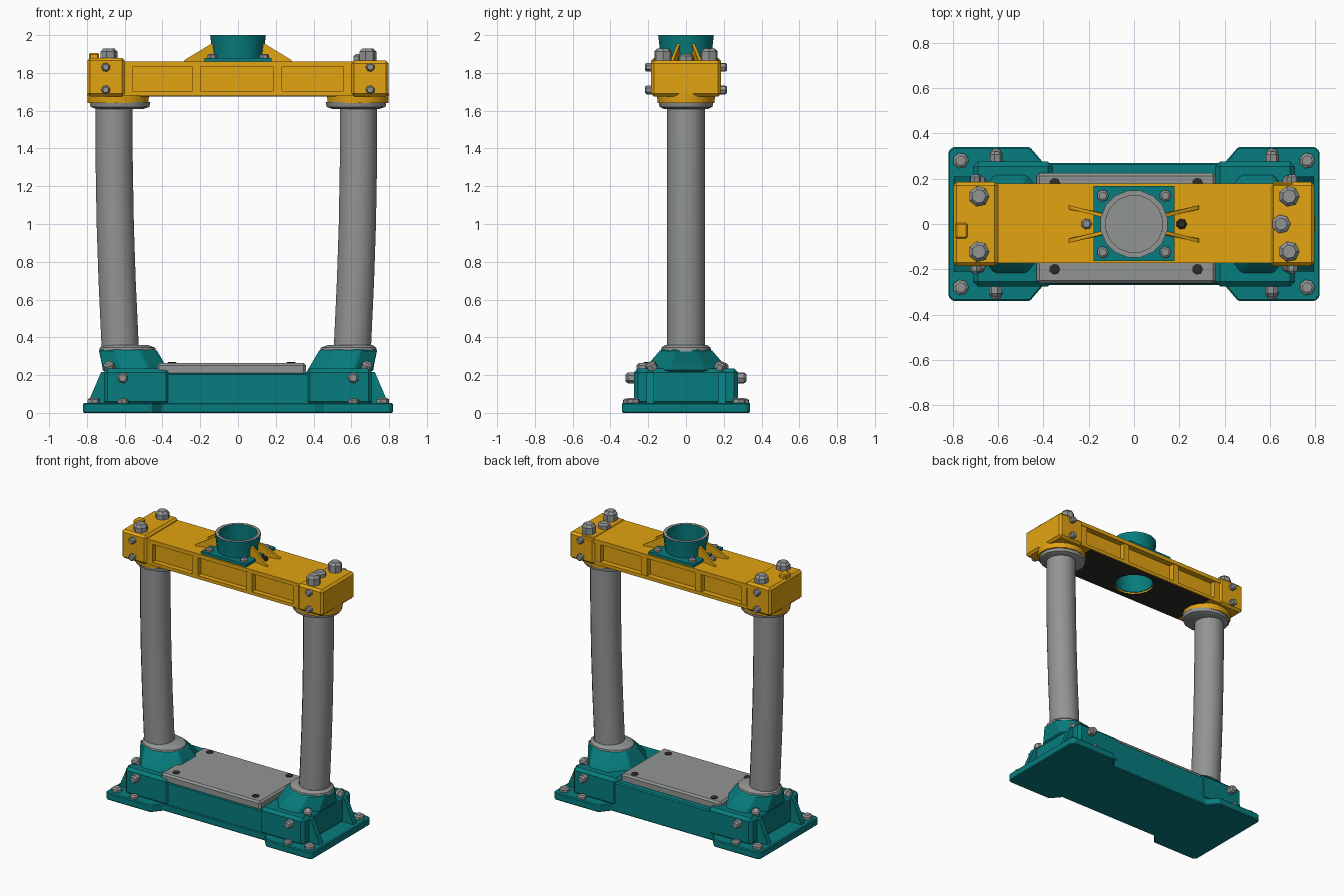
import bpy, bmesh, math
from mathutils import Vector

cube = bpy.data.objects.get("Cube")
if cube:
    bpy.data.objects.remove(cube, do_unlink=True)


def material(name, rgb):
    m = bpy.data.materials.new(name)
    m.use_nodes = True
    m.diffuse_color = (*rgb, 1)
    bsdf = next(n for n in m.node_tree.nodes if n.type == 'BSDF_PRINCIPLED')
    bsdf.inputs["Base Color"].default_value = (*rgb, 1)
    return m


TEAL = material("teal paint", (0.002, 0.2, 0.205))
YELLOW = material("yellow paint", (0.76, 0.37, 0.006))
STEEL = material("grey steel", (0.29, 0.3, 0.3))
DARK = material("dark metal", (0.025, 0.024, 0.018))


def finish(name, bm, mat, bevel=0, smooth=False):
    bmesh.ops.recalc_face_normals(bm, faces=bm.faces)
    mesh = bpy.data.meshes.new(name)
    bm.to_mesh(mesh)
    bm.free()
    mesh.materials.append(mat)
    ob = bpy.data.objects.new(name, mesh)
    bpy.context.collection.objects.link(ob)
    if bevel:
        mod = ob.modifiers.new("Bevel", 'BEVEL')
        mod.width = bevel
        mod.segments = 1
    if smooth:
        bpy.ops.object.select_all(action='DESELECT')
        ob.select_set(True)
        bpy.context.view_layer.objects.active = ob
        bpy.ops.object.shade_smooth_by_angle(angle=math.radians(35))
    return ob


def box(name, x, y, z, mat, bevel=0.008):
    bm = bmesh.new()
    bmesh.ops.create_cube(bm, size=1)
    for v in bm.verts:
        v.co = [lo + (c + 0.5) * (hi - lo) for c, (lo, hi) in zip(v.co, (x, y, z))]
    return finish(name, bm, mat, bevel)


def loft(name, rings, mat, n=16, smooth=True, closed=False, bevel=0):
    """Rings are (centre x, z, radius x, radius y); closed makes a tube."""
    bm = bmesh.new()
    loops = []
    for cx, z, rx, ry in rings:
        angles = [math.tau * (i + 0.5) / n for i in range(n)]
        loops.append([bm.verts.new((cx + rx * math.cos(a), ry * math.sin(a), z)) for a in angles])
    pairs = list(zip(loops, loops[1:]))
    if closed:
        pairs.append((loops[-1], loops[0]))
    else:
        bm.faces.new(loops[0])
        bm.faces.new(loops[-1])
    for a, b in pairs:
        for i in range(n):
            j = (i + 1) % n
            bm.faces.new((a[i], a[j], b[j], b[i]))
    return finish(name, bm, mat, bevel, smooth)


def prism(name, points, direction, mat, bevel=0):
    bm = bmesh.new()
    face = bm.faces.new([bm.verts.new(p) for p in points])
    new = bmesh.ops.extrude_face_region(bm, geom=[face])["geom"]
    verts = [g for g in new if isinstance(g, bmesh.types.BMVert)]
    bmesh.ops.translate(bm, verts=verts, vec=direction)
    return finish(name, bm, mat, bevel)


def bolt(name, loc, axis=(0, 0, 1), r=0.03, h=0.03, mat=STEEL):
    ob = loft(name, [(0, -0.01, r, r), (0, h * 0.7, r, r), (0, h, r * 0.65, r * 0.65)], mat, 7, False)
    ob.location = loc
    ob.rotation_euler = Vector(axis).to_track_quat('Z', 'Y').to_euler()


def cut_hole(ob, cutter):
    mod = ob.modifiers.new("Hole", 'BOOLEAN')
    mod.operation = 'DIFFERENCE'
    mod.object = cutter


SIDES = ((1, "left"), (-1, "right"))
ENDS = ((-1, "front"), (1, "back"))

# Base plate with wide feet, and the raised bed
quarter = [(0.40, 0.27), (0.46, 0.34), (0.80, 0.34), (0.82, 0.32)]
outline = [(x, y) for x, y in quarter] + [(x, -y) for x, y in reversed(quarter)]
outline += [(-x, -y) for x, y in quarter] + [(-x, y) for x, y in reversed(quarter)]
prism("base_plate", [(x, y, 0) for x, y in outline], (0, 0, 0.052), TEAL, 0.006)
box("base_bed", (-0.46, 0.46), (-0.265, 0.27), (0.01, 0.212), TEAL)

# Bed cover with dark corner screws
box("bed_cover", (-0.43, 0.36), (-0.262, 0.225), (0.2, 0.263), STEEL, 0.012)
for x in (-0.35, 0.28):
    for y in (-0.2, 0.18):
        bolt("cover_screw", (x, y, 0.26), r=0.025, h=0.01, mat=DARK)

for s, side in SIDES:
    # Foot block, pedestal and outer ribs
    box(side + "_foot_block", sorted((s * 0.36, s * 0.71)), (-0.275, 0.275), (0.04, 0.235), TEAL, 0.02)
    loft(side + "_pedestal", [(s * 0.54, 0.22, 0.19, 0.245), (s * 0.555, 0.26, 0.18, 0.215),
                              (s * 0.585, 0.335, 0.165, 0.145)], TEAL, 8, False, bevel=0.008)
    for y in (-0.21, 0.17):
        prism(side + "_foot_rib", [(s * 0.69, y, 0.05), (s * 0.795, y, 0.05), (s * 0.785, y, 0.075),
                                   (s * 0.725, y, 0.215), (s * 0.69, y, 0.22)], (0, 0.04, 0), TEAL)
    loft(side + "_lower_collar", [(s * 0.585, 0.325, 0.155, 0.135), (s * 0.585, 0.345, 0.15, 0.13),
                                  (s * 0.595, 0.36, 0.12, 0.11)], STEEL, 14)

    # Slightly bowed column
    path = [(0.605, 0.33), (0.622, 0.7), (0.632, 1.0), (0.638, 1.35), (0.638, 1.63)]
    shift = -0.02 if s < 0 else 0
    loft(side + "_column", [(s * (x + 0.018 if s < 0 else x), z, 0.1, 0.1) for x, z in path], STEEL, 18)

    # Upper collar and socket
    loft(side + "_upper_collar", [(s * 0.625, 1.61, 0.13, 0.12), (s * 0.625, 1.62, 0.16, 0.14),
                                  (s * 0.625, 1.645, 0.165, 0.145)], STEEL, 14)
    loft(side + "_socket", [(s * 0.635, 1.64, 0.165, 0.15), (s * 0.635, 1.69, 0.168, 0.155)], YELLOW, 14)

    # Beam end cap
    top = 1.865 if s > 0 else 1.88
    box(side + "_end_cap", sorted((s * 0.6, s * 0.798)), (-0.185, 0.185), (1.675, top), YELLOW, 0.015)

    for e, end in ENDS:
        bolt(side + "_cap_bolt", (s * 0.685, e * 0.122, 1.87), r=0.047, h=0.06)
        for z in (1.71, 1.83):
            bolt(side + "_beam_bolt", (s * 0.7, e * 0.185, z), (0, e, 0), 0.024, 0.033)
        bolt(side + "_foot_bolt", (s * 0.765, e * 0.28, 0.05), r=0.035, h=0.03)
        bolt(side + "_foot_small_bolt", (s * 0.61, e * 0.305, 0.05), r=0.03, h=0.025)
        bolt(side + "_block_bolt", (s * 0.61, e * 0.275, 0.185), (0, e, 0), 0.03, 0.045)
        bolt(side + "_pedestal_bolt", (s * 0.68, e * 0.18, 0.24), (s * 0.3, e * 0.5, 1), 0.03, 0.03)

# Single extras on the end caps
bolt("left_centre_bolt", (0.65, 0, 1.865), r=0.042, h=0.035)
box("right_cap_lug", (-0.79, -0.735), (-0.065, 0.005), (1.86, 1.905), YELLOW, 0.008)

# Crossbeam: core, flanges and web ribs, with a round opening
cutter = loft("opening_cutter", [(0, 1.6, 0.132, 0.132), (0, 1.95, 0.132, 0.132)], DARK, 16, False)
cutter.hide_render = True
cutter.hide_viewport = True
cutter.display_type = 'WIRE'
cross = [box("beam_core", (-0.7, 0.7), (-0.135, 0.135), (1.69, 1.85), YELLOW, 0),
         box("beam_top_flange", (-0.7, 0.7), (-0.172, 0.178), (1.832, 1.86), YELLOW, 0),
         box("beam_bottom_flange", (-0.7, 0.7), (-0.172, 0.175), (1.68, 1.703), YELLOW, 0),
         box("beam_underside", (-0.52, 0.52), (-0.165, 0.165), (1.676, 1.682), DARK, 0),
         box("tube_flange", (-0.178, 0.178), (-0.163, 0.168), (1.855, 1.88), TEAL, 0)]
for part in cross:
    cut_hole(part, cutter)
for e, end in ENDS:
    for x in (-0.58, -0.22, 0.21, 0.58):
        box(end + "_web_rib", (x - 0.022, x + 0.022), sorted((e * 0.12, e * 0.173)), (1.69, 1.84), YELLOW, 0)

# Open tube on top with a grey rim
tube = loft("top_tube", [(0, 1.69, 0.127, 0.127), (0, 2.0, 0.127, 0.127), (0, 2.0, 0.15, 0.15),
                         (0, 1.87, 0.135, 0.135), (0, 1.69, 0.134, 0.134)], TEAL, 16, True, True)
tube.data.materials.append(STEEL)
for f in tube.data.polygons:
    if f.center.z > 1.99:
        f.material_index = 1

# Tube gussets and bolts
for s, side in SIDES:
    for e, end in ENDS:
        prism(side + "_tube_gusset", [(s * 0.12, e * 0.03, 1.855), (s * 0.29, e * 0.065, 1.855),
                                      (s * 0.28, e * 0.065, 1.87), (s * 0.14, e * 0.03, 1.955),
                                      (s * 0.12, e * 0.03, 1.955)], (0, e * 0.016, 0), YELLOW)
        bolt("tube_flange_bolt", (s * 0.138, e * 0.125, 1.88), r=0.026, h=0.02)
    bolt("tube_centre_bolt", (s * 0.21, 0, 1.86), r=0.024, h=0.025, mat=STEEL if s < 0 else DARK)
